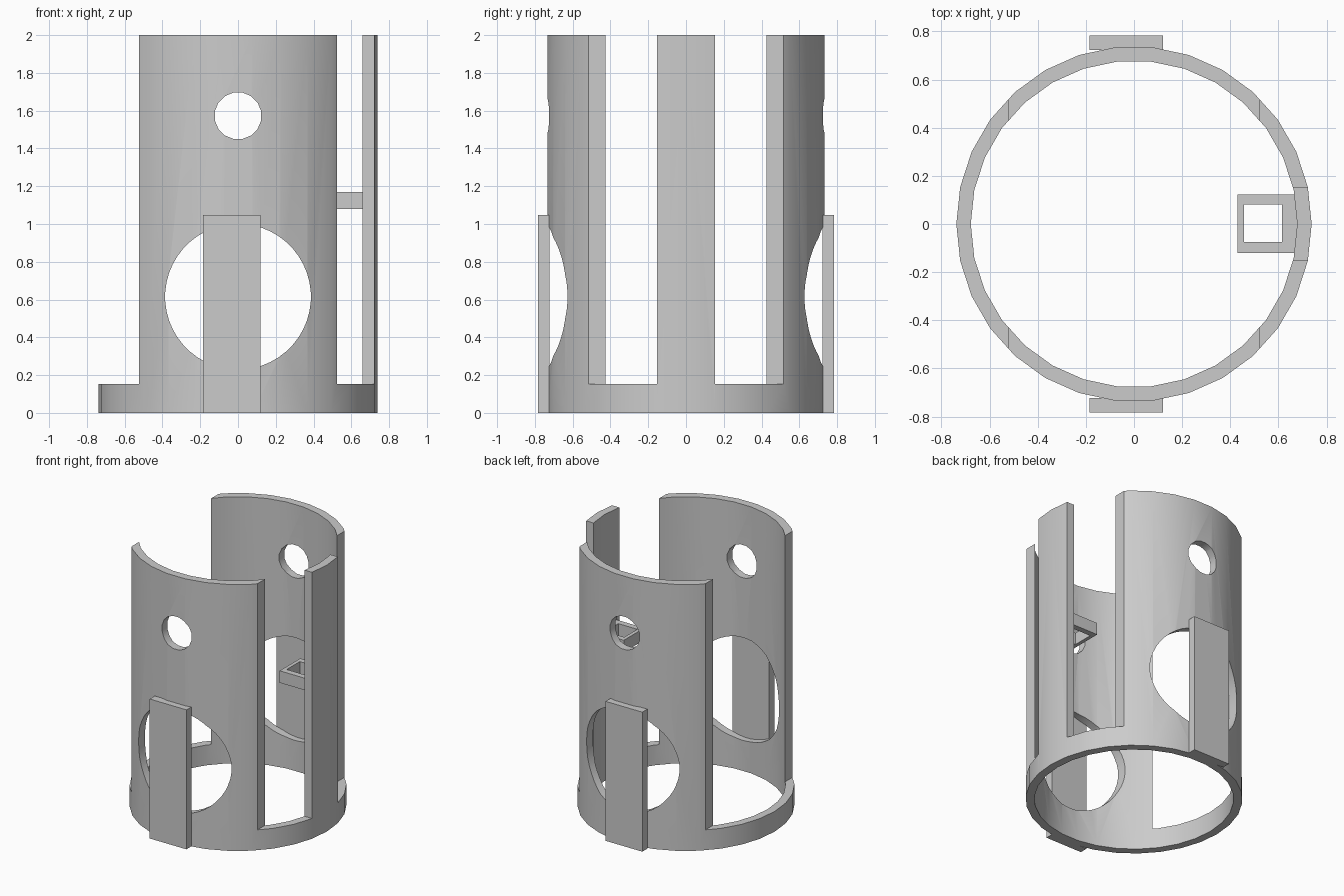
import bpy, bmesh, math
from mathutils import Matrix

cube = bpy.data.objects.get("Cube")
if cube:
    bpy.data.objects.remove(cube, do_unlink=True)

grey = bpy.data.materials.new("light grey")
grey.use_nodes = True
colour = (0.6, 0.6, 0.6, 1)
grey.diffuse_color = colour
grey.node_tree.nodes["Principled BSDF"].inputs["Base Color"].default_value = colour


def finish(name, bm):
    bmesh.ops.recalc_face_normals(bm, faces=bm.faces)
    mesh = bpy.data.meshes.new(name)
    bm.to_mesh(mesh)
    bm.free()
    mesh.materials.append(grey)
    obj = bpy.data.objects.new(name, mesh)
    bpy.context.collection.objects.link(obj)
    return obj


def box(name, xs, ys, zs):
    bm = bmesh.new()
    bmesh.ops.create_cube(bm, size=1)
    for v in bm.verts:
        v.co = [lo + (c + 0.5) * (hi - lo) for c, (lo, hi) in zip(v.co, (xs, ys, zs))]
    return finish(name, bm)


def bore(name, radius, z, sides):
    """Cylinder along y, with a flat side on top."""
    bm = bmesh.new()
    turn = (Matrix.Translation((0, 0, z)) @ Matrix.Rotation(math.pi / 2, 4, "X")
            @ Matrix.Rotation(math.pi / sides, 4, "Z"))
    bmesh.ops.create_cone(bm, cap_ends=True, segments=sides, radius1=radius,
                          radius2=radius, depth=2, matrix=turn)
    return finish(name, bm)


def tube(name, outer, inner, height, sides):
    bm = bmesh.new()
    rings = []
    for r, z in ((outer, 0), (outer, height), (inner, height), (inner, 0)):
        rings.append([bm.verts.new((r * math.cos(a), r * math.sin(a), z))
                      for a in (math.tau * i / sides for i in range(sides))])
    for k in range(4):
        a, b = rings[k], rings[(k + 1) % 4]
        for i in range(sides):
            j = (i + 1) % sides
            bm.faces.new((a[i], a[j], b[j], b[i]))
    return finish(name, bm)


def cut(obj, cutters):
    bpy.context.view_layer.objects.active = obj
    for c in cutters:
        mod = obj.modifiers.new("cut", "BOOLEAN")
        mod.operation = "DIFFERENCE"
        mod.solver = "EXACT"
        mod.object = c
        bpy.ops.object.modifier_apply(modifier=mod.name)
        bpy.data.objects.remove(c, do_unlink=True)


# Slotted sleeve: base ring, front and back panels, and a narrow strip on +x
sleeve = tube("slotted_sleeve", 0.738, 0.678, 2, 30)
tall = (0.152, 2.2)
cut(sleeve, [
    box("open_side_cutter", (-1, -0.523), (-1, 1), tall),
    box("front_slot_cutter", (0.523, 1), (-1, -0.153), tall),
    box("back_slot_cutter", (0.523, 1), (0.153, 1), tall),
    bore("small_hole_cutter", 0.125, 1.573, 16),
    bore("large_hole_cutter", 0.386, 0.615, 48),
])
bpy.ops.object.select_all(action="DESELECT")
sleeve.select_set(True)
bpy.context.view_layer.objects.active = sleeve
bpy.ops.object.shade_smooth_by_angle(angle=math.radians(30))

# Flat plates across the large holes
for name, ys in (("front_plate", (-0.783, -0.723)), ("back_plate", (0.723, 0.783))):
    box(name, (-0.185, 0.12), ys, (0, 1.047))

# Square loop on the inside of the strip
loop = box("square_loop", (0.43, 0.69), (-0.12, 0.123), (1.08, 1.17))
cut(loop, [box("loop_hole_cutter", (0.457, 0.615), (-0.075, 0.08), (1, 1.3))])
